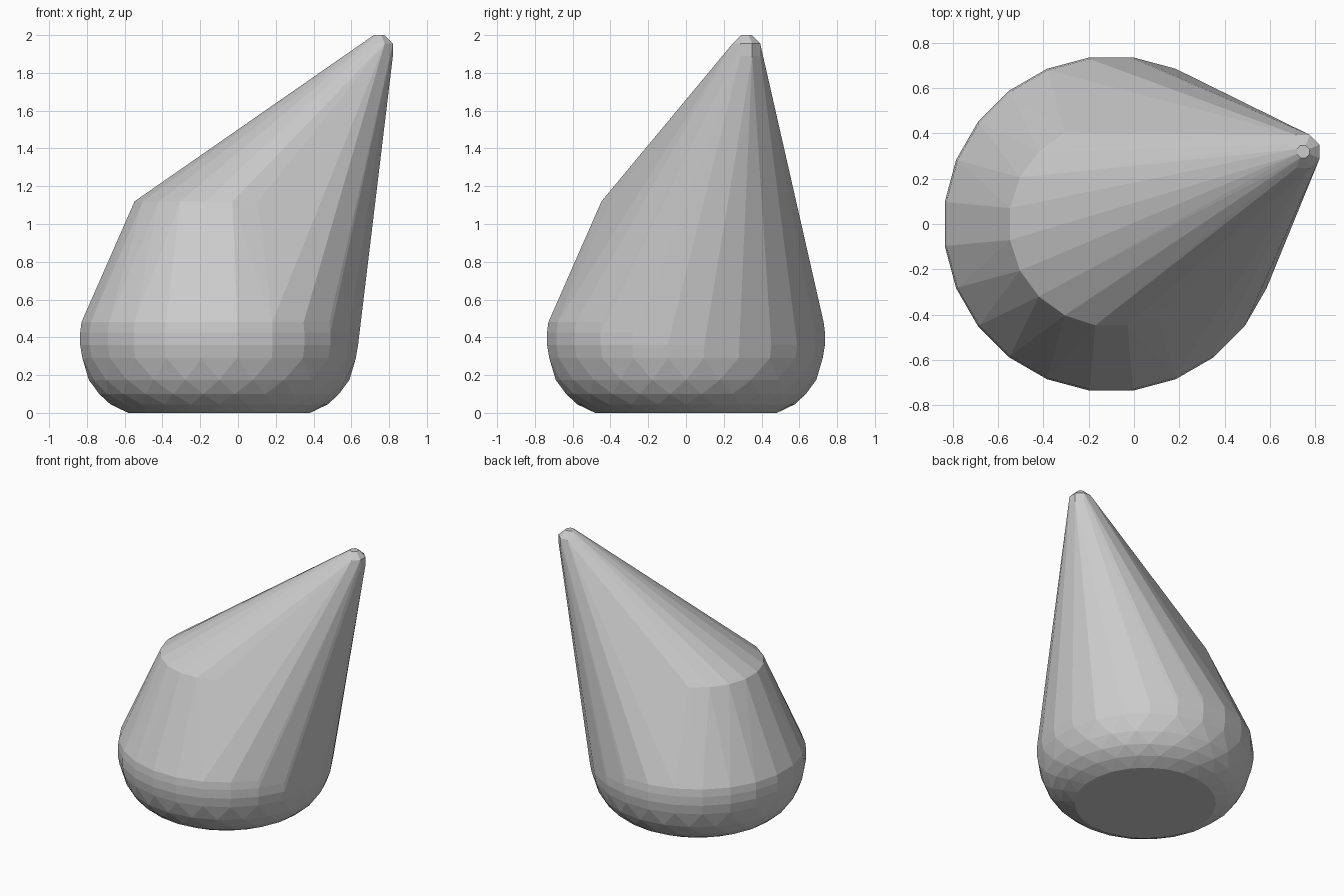
import bpy, bmesh, math

if "Cube" in bpy.data.objects:
    bpy.data.objects.remove(bpy.data.objects["Cube"])


def ring(bm, cx, cy, r, z, n, turn=0.5):
    """Circle of n loose points; outermost flats face the axes at turn 0.5."""
    for i in range(n):
        a = 2 * math.pi * (i + turn) / n
        bm.verts.new((cx + r * math.cos(a), cy + r * math.sin(a), z))


bm = bmesh.new()

# Rounded foot: flat underside, bulging side (alternate rings are staggered for facets)
foot = [(0.485, 0.0), (0.575, 0.045), (0.64, 0.10), (0.69, 0.175),
        (0.73, 0.29), (0.742, 0.36), (0.742, 0.425), (0.735, 0.48)]
for k, (r, z) in enumerate(foot):
    ring(bm, -0.1, 0, r, z, 24, 0.0 if k in (1, 3) else 0.5)

# Shoulder ring
ring(bm, -0.1, 0, 0.453, 1.12, 20)

# Small blunt tip, leaning off to one side
for r, z in [(0.03, 2.0), (0.079, 1.955), (0.079, 1.89)]:
    ring(bm, 0.747, 0.32, r, z, 8)

# Stretch one faceted skin over all the rings
res = bmesh.ops.convex_hull(bm, input=bm.verts[:])
loose = [v for v in bm.verts if not v.link_faces]
bmesh.ops.delete(bm, geom=loose, context='VERTS')
bmesh.ops.dissolve_limit(bm, angle_limit=math.radians(1),
                         verts=bm.verts[:], edges=bm.edges[:])
bmesh.ops.recalc_face_normals(bm, faces=bm.faces[:])

mesh = bpy.data.meshes.new("leaning_stone")
bm.to_mesh(mesh)
bm.free()
stone = bpy.data.objects.new("leaning_stone", mesh)
bpy.context.collection.objects.link(stone)
